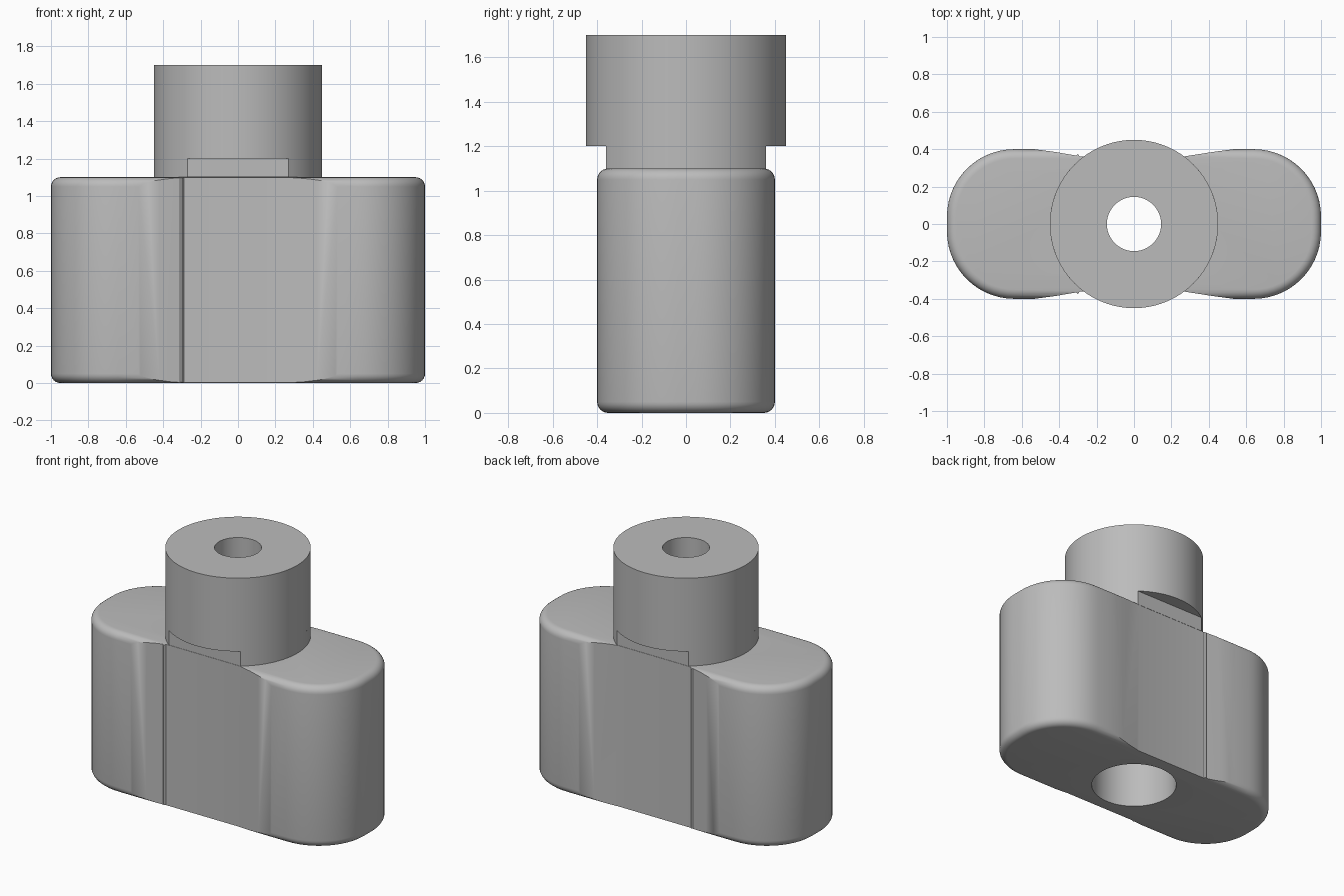
import bpy, bmesh, math

cube = bpy.data.objects.get("Cube")
if cube:
    bpy.data.objects.remove(cube, do_unlink=True)

grey = bpy.data.materials.new("plain_grey")
grey.use_nodes = True
colour = (0.5, 0.5, 0.5, 1)
grey.diffuse_color = colour
grey.node_tree.nodes["Principled BSDF"].inputs["Base Color"].default_value = colour


def prism(name, outline, z0, z1):
    """Extrude a closed outline straight up from z0 to z1."""
    bm = bmesh.new()
    face = bm.faces.new([bm.verts.new((x, y, z0)) for x, y in outline])
    top = bmesh.ops.extrude_face_region(bm, geom=[face])["geom"]
    bmesh.ops.translate(bm, vec=(0, 0, z1 - z0),
                        verts=[g for g in top if isinstance(g, bmesh.types.BMVert)])
    bmesh.ops.recalc_face_normals(bm, faces=bm.faces)
    mesh = bpy.data.meshes.new(name)
    bm.to_mesh(mesh)
    bm.free()
    mesh.materials.append(grey)
    ob = bpy.data.objects.new(name, mesh)
    bpy.context.collection.objects.link(ob)
    return ob


def circle(r, n=96):
    return [(r * math.cos(2 * math.pi * i / n), r * math.sin(2 * math.pi * i / n))
            for i in range(n)]


def apply_modifier(ob, mod):
    bpy.context.view_layer.objects.active = ob
    bpy.ops.object.modifier_apply(modifier=mod.name)


def cut(ob, cutter):
    mod = ob.modifiers.new("cut", "BOOLEAN")
    mod.operation, mod.solver, mod.object = "DIFFERENCE", "EXACT", cutter
    apply_modifier(ob, mod)


# Body: block with large rounded corners and softened top and bottom edges
R, STEPS = 0.36, 14
outline = []
for k, (sx, sy) in enumerate([(1, 1), (-1, 1), (-1, -1), (1, -1)]):
    for i in range(STEPS + 1):
        a = math.pi / 2 * (k + i / STEPS)
        outline.append((sx * (1 - R) + R * math.cos(a), sy * (0.4 - R) + R * math.sin(a)))
body = prism("body", outline, 0, 1.1)
soften = body.modifiers.new("soften", "BEVEL")
soften.width, soften.segments = 0.05, 6
soften.limit_method, soften.angle_limit = "ANGLE", math.radians(40)
apply_modifier(body, soften)

# Shallow waist on both long sides, with a fine ridge on the right half
waist = [(-0.54, 0.401), (-0.42, 0.385), (-0.31, 0.366), (-0.3, 0.374), (-0.29, 0.361),
         (-0.26, 0.36), (0.26, 0.36), (0.42, 0.385), (0.54, 0.401), (0.54, 0.6), (-0.54, 0.6)]
cutters = [prism("waist_cutter", [(x, s * y) for x, y in waist], -0.2, 1.3) for s in (1, -1)]

# Neck: round boss trimmed flush with the waist
neck_outline = []
corner = math.asin(0.36 / 0.45)
for start in (-corner, math.pi - corner):
    for i in range(33):
        a = start + 2 * corner * i / 32
        neck_outline.append((0.45 * math.cos(a), 0.45 * math.sin(a)))
neck = prism("neck", neck_outline, 1.1, 1.2)

# Collar: full round boss on top
collar = prism("collar", circle(0.45), 1.2, 1.7)

# Wide bore from below and narrow bore through the collar
wide = prism("wide_bore_cutter", circle(0.275), -0.2, 1.4)
narrow = prism("narrow_bore_cutter", circle(0.145), 1, 1.9)
for cutter in cutters + [wide]:
    cut(body, cutter)
cut(neck, wide)
cut(collar, narrow)
for cutter in cutters + [wide, narrow]:
    bpy.data.objects.remove(cutter, do_unlink=True)

# Smooth curved walls, keep edges crisp
for ob in bpy.context.selected_objects:
    ob.select_set(False)
for ob in (body, neck, collar):
    ob.select_set(True)
bpy.context.view_layer.objects.active = body
bpy.ops.object.shade_smooth_by_angle(angle=math.radians(30))
